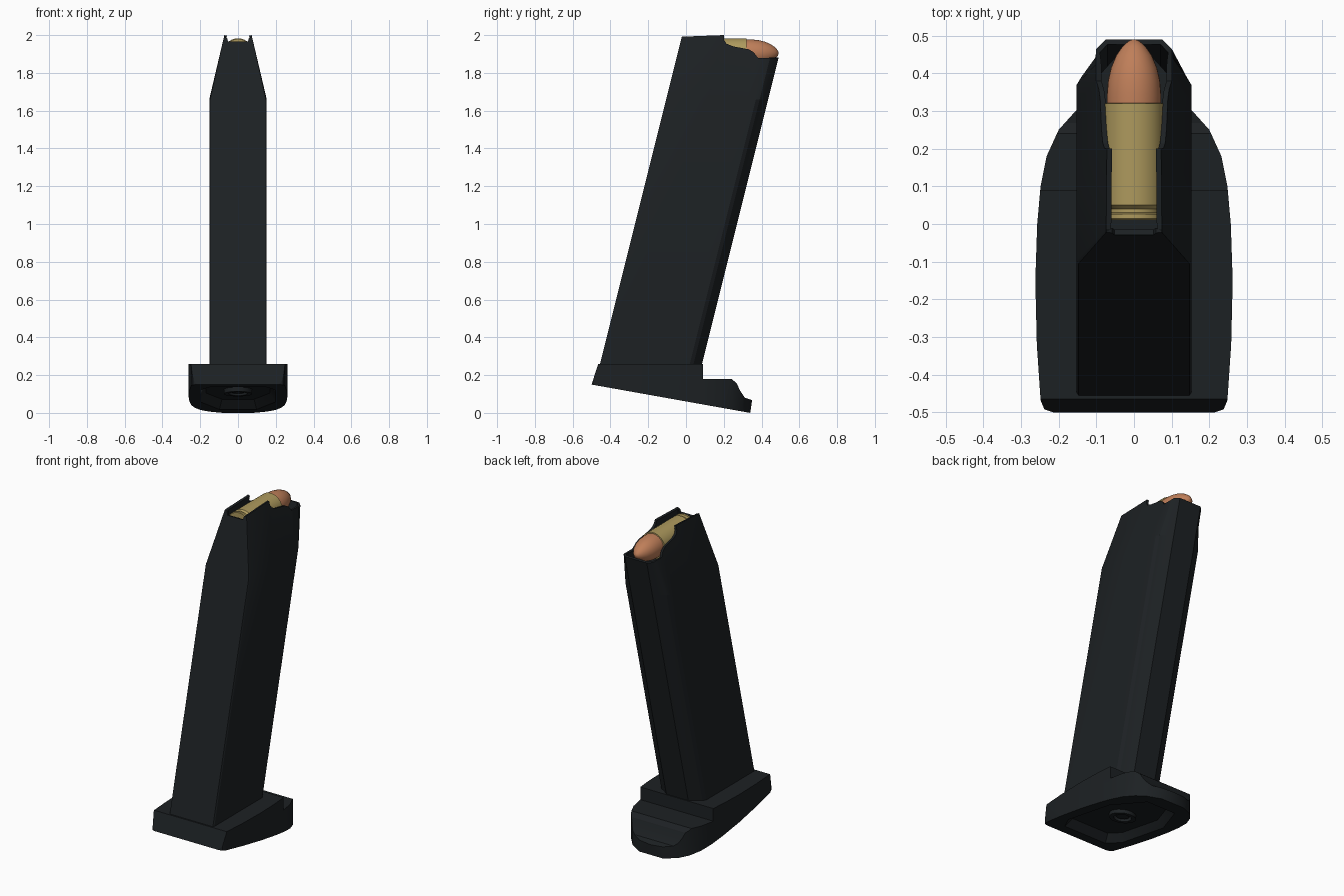
import bpy, bmesh, math

if "Cube" in bpy.data.objects:
    bpy.data.objects.remove(bpy.data.objects["Cube"])


def material(name, rgb):
    m = bpy.data.materials.new(name)
    m.diffuse_color = (*rgb, 1)
    m.use_nodes = True
    m.node_tree.nodes["Principled BSDF"].inputs["Base Color"].default_value = m.diffuse_color
    return m


BLACK = material("dark_metal", (0.012, 0.015, 0.017))
BRASS = material("brass", (0.42, 0.32, 0.11))
COPPER = material("copper", (0.52, 0.21, 0.10))


def make(name, verts, faces, mat):
    me = bpy.data.meshes.new(name)
    me.from_pydata(verts, [], faces)
    ob = bpy.data.objects.new(name, me)
    bpy.context.collection.objects.link(ob)
    me.materials.append(mat)
    return ob


def fix_normals(ob):
    bm = bmesh.new()
    bm.from_mesh(ob.data)
    bmesh.ops.recalc_face_normals(bm, faces=bm.faces)
    bm.to_mesh(ob.data)
    bm.free()


def loft(name, low, high, mat):
    """Closed solid between two rings with equal point counts."""
    n = len(low)
    faces = [(i, (i + 1) % n, (i + 1) % n + n, i + n) for i in range(n)]
    faces += [tuple(range(n))[::-1], tuple(range(n, 2 * n))]
    ob = make(name, low + high, faces, mat)
    fix_normals(ob)
    return ob


def apply_all(ob):
    bpy.context.view_layer.objects.active = ob
    for m in list(ob.modifiers):
        bpy.ops.object.modifier_apply(modifier=m.name)


def boolean(ob, cutter, op):
    m = ob.modifiers.new("bool", 'BOOLEAN')
    m.object, m.operation, m.solver = cutter, op, 'EXACT'
    apply_all(ob)
    bpy.data.objects.remove(cutter)


def smooth(ob, angle=35):
    bpy.ops.object.select_all(action='DESELECT')
    ob.select_set(True)
    bpy.context.view_layer.objects.active = ob
    bpy.ops.object.shade_smooth_by_angle(angle=math.radians(angle))


def mirrored(half):
    """Complete a half outline whose first and last points lie on x = 0."""
    return half + [(-p[0], *p[1:]) for p in half[-2:0:-1]]


def lathe(name, prof, mat, z, steps=32):
    """Turn (radius, y) points about a line parallel to y."""
    verts, faces = [], []
    for r, y in prof:
        for i in range(steps):
            a = 2 * math.pi * i / steps
            verts.append((r * math.cos(a), y, z + r * math.sin(a)))
    for k in range(len(prof) - 1):
        for i in range(steps):
            j = (i + 1) % steps
            faces.append((k * steps + i, k * steps + j, (k + 1) * steps + j, (k + 1) * steps + i))
    faces += [tuple(range(steps)), tuple(range((len(prof) - 1) * steps, len(prof) * steps))]
    ob = make(name, verts, faces, mat)
    fix_normals(ob)
    smooth(ob)
    return ob


# Leaning tube: half section as (x, distance from back, rim height)
def back_y(z):
    return -0.455 + 0.25 * (z - 0.26)


def half_width(z):
    return 0.152 - max(0, z - 1.66) * 0.235


section = mirrored([
    (0, 0, 1.965), (0.052, 0, 1.965), (0.058, 0, 1.985), (0.147, 0, 1.992), (0.152, 0.008, 1.992),
    (0.152, 0.22, 2.0), (0.152, 0.227, 1.975), (0.152, 0.245, 1.955), (0.152, 0.285, 1.94),
    (0.152, 0.37, 1.925), (0.152, 0.40, 1.91), (0.152, 0.43, 1.88), (0.152, 0.475, 1.88),
    (0.14, 0.495, 1.88), (0.105, 0.515, 1.88), (0.075, 0.54, 1.88), (0, 0.54, 1.88)])


def ring(height=None):
    pts = []
    for x, t, top in section:
        z = height or top
        w = half_width(z)
        pts.append((max(-w, min(w, x)), back_y(z) + t, z))
    return pts


n = len(section)
faces = [(k * n + i, k * n + (i + 1) % n, (k + 1) * n + (i + 1) % n, (k + 1) * n + i)
         for k in range(2) for i in range(n)]
tube = make("magazine_tube", ring(0.2) + ring(1.66) + ring(), faces, BLACK)
sol = tube.modifiers.new("wall", 'SOLIDIFY')
sol.thickness, sol.offset = 0.014, -1
apply_all(tube)
smooth(tube, 20)

# Follower plate inside the tube
fw = [(0.11, 0.03), (0.11, 0.46), (0.06, 0.51), (-0.06, 0.51), (-0.11, 0.46), (-0.11, 0.03)]
loft("follower", [(x, back_y(1.72) + t, 1.72) for x, t in fw],
     [(x * 0.9, back_y(1.79) + t, 1.79) for x, t in fw], BLACK)

# Base plate: plan outline intersected with side profile
plan = mirrored([(0, -0.5), (0.215, -0.5), (0.238, -0.492), (0.248, -0.468), (0.258, -0.32),
                 (0.262, -0.15), (0.257, 0), (0.248, 0.1), (0.232, 0.18), (0.2, 0.25),
                 (0.155, 0.3), (0.08, 0.34), (0, 0.35)])
plate = loft("base_plate", [(x, y, -0.05) for x, y in plan], [(x, y, 0.3) for x, y in plan], BLACK)
side = [(-0.5, 0.15), (0.34, 0), (0.35, 0.068), (0.312, 0.08), (0.285, 0.12), (0.268, 0.158),
        (0.24, 0.18), (0.09, 0.18), (0.09, 0.258), (-0.465, 0.258)]
boolean(plate, loft("side_cutter", [(-0.4, y, z) for y, z in side],
                    [(0.4, y, z) for y, z in side], BLACK), 'INTERSECT')


# Flared recess in the sloping underside
def under(y):
    return 0.15 - (y + 0.5) * 0.15 / 0.84


recess = mirrored([(0, -0.43), (0.15, -0.43), (0.2, -0.34), (0.2, 0.02), (0.1, 0.24), (0, 0.24)])


def scaled(s, dz):
    return [(x * s, (y + 0.1) * s - 0.1, under((y + 0.1) * s - 0.1) + dz) for x, y in recess]


boolean(plate, loft("recess_cutter", scaled(1.05, -0.02), scaled(0.85, 0.045), BLACK), 'DIFFERENCE')
smooth(plate, 25)

# Round catch ring and button in the recess
for name, r0, r1, depth in (("catch_ring", 0.075, 0.05, 0.022), ("catch_button", 0.035, 0.0, 0.03)):
    circle = [(math.cos(2 * math.pi * i / 24), math.sin(2 * math.pi * i / 24)) for i in range(24)]

    def disc(r, dz):
        return [(r * c, -0.1 + r * s, under(-0.1 + r * s) + dz) for c, s in circle]
    ob = loft(name, disc(r0, depth), disc(r0, 0.06), BLACK)
    if r1:
        boolean(ob, loft("hole", disc(r1, 0), disc(r1, 0.08), BLACK), 'DIFFERENCE')
    smooth(ob)

# Top cartridge: rimmed case and rounded tip
lathe("brass_case", [(0.05, 0.01), (0.076, 0.01), (0.08, 0.014), (0.08, 0.026), (0.068, 0.03),
                     (0.068, 0.04), (0.08, 0.05), (0.08, 0.32), (0.068, 0.322)], BRASS, 1.903)
lathe("bullet_tip", [(0.072, 0.315), (0.072, 0.345), (0.069, 0.38), (0.061, 0.415), (0.047, 0.448),
                     (0.03, 0.472), (0.014, 0.486), (0.003, 0.49)], COPPER, 1.905)
